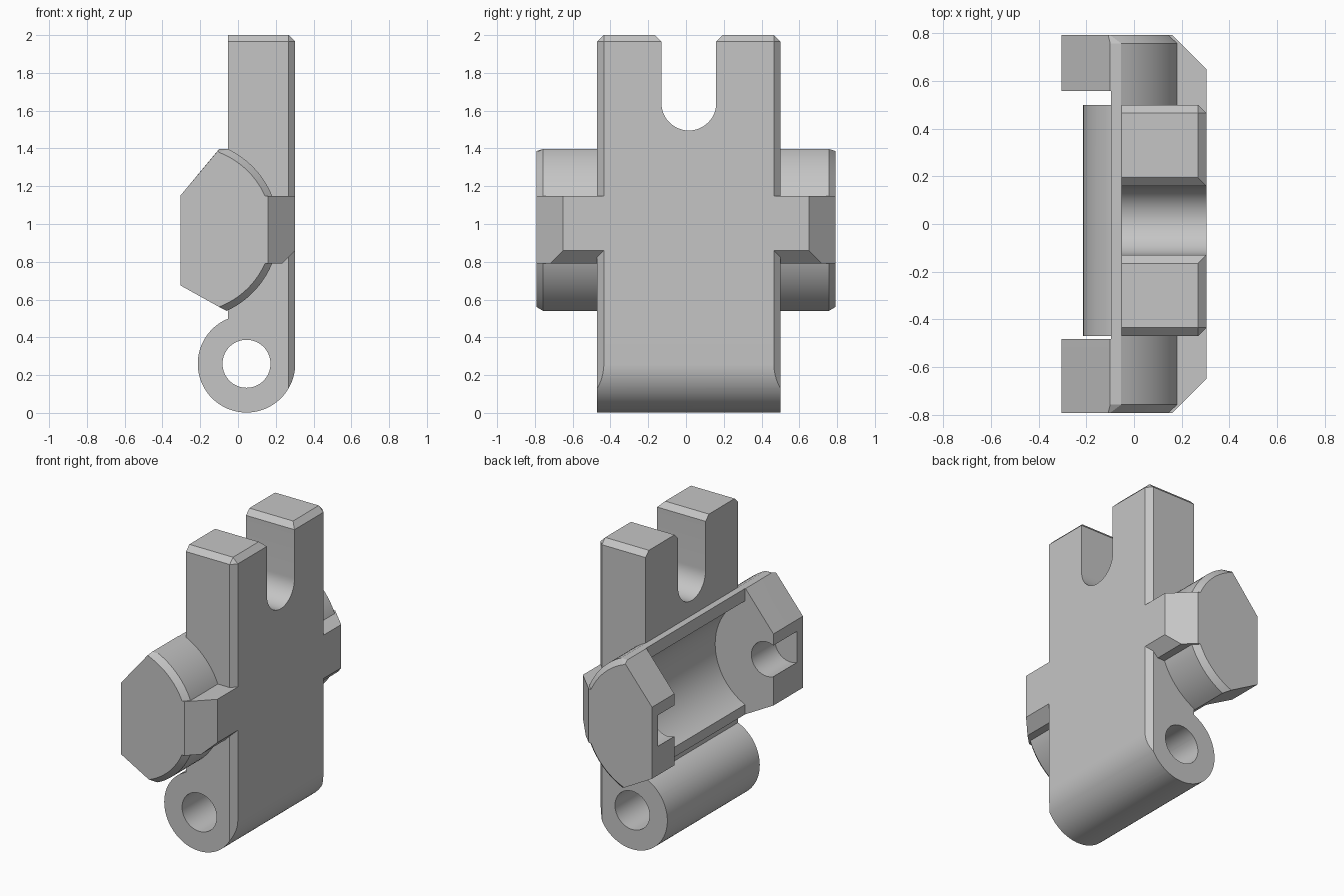
import bpy, bmesh
from math import sin, cos, pi, asin

cube = bpy.data.objects.get("Cube")
if cube:
    bpy.data.objects.remove(cube, do_unlink=True)

grey = bpy.data.materials.new("plain_grey")
grey.use_nodes = True
colour = (0.56, 0.56, 0.56, 1)
grey.diffuse_color = colour
grey.node_tree.nodes["Principled BSDF"].inputs["Base Color"].default_value = colour


def loft(name, rings, bevel_rule=None, width=0.035):
    """Closed solid through rings of equal point count, with optional chamfers."""
    bm = bmesh.new()
    rows = [[bm.verts.new(p) for p in ring] for ring in rings]
    n = len(rows[0])
    for a, b in zip(rows, rows[1:]):
        for i in range(n):
            j = (i + 1) % n
            bm.faces.new((a[i], a[j], b[j], b[i]))
    bm.faces.new(rows[0])
    bm.faces.new(rows[-1])
    bmesh.ops.recalc_face_normals(bm, faces=bm.faces)
    if bevel_rule:
        edges = [e for e in bm.edges if bevel_rule(e.verts[0].co, e.verts[1].co)]
        bmesh.ops.bevel(bm, geom=edges, offset=width, segments=1,
                        affect='EDGES', clamp_overlap=False)
    mesh = bpy.data.meshes.new(name)
    bm.to_mesh(mesh)
    bm.free()
    mesh.materials.append(grey)
    obj = bpy.data.objects.new(name, mesh)
    bpy.context.collection.objects.link(obj)
    return obj


def prism(name, pts, axis, lo, hi, **kw):
    """Extrude a 2D outline along one axis."""
    place = {'x': lambda p, d: (d, p[0], p[1]),
             'y': lambda p, d: (p[0], d, p[1]),
             'z': lambda p, d: (p[0], p[1], d)}[axis]
    return loft(name, [[place(p, d) for p in pts] for d in (lo, hi)], **kw)


def arc(cx, cz, r, a0, a1, n):
    return [(cx + r * cos(a0 + (a1 - a0) * i / n),
             cz + r * sin(a0 + (a1 - a0) * i / n)) for i in range(n + 1)]


def circle(cx, cz, r, n=64):
    return arc(cx, cz, r, 0, 2 * pi, n)[:-1]


def combine(target, other, operation):
    """Apply a boolean and discard the helper."""
    mod = target.modifiers.new("combine", 'BOOLEAN')
    mod.operation, mod.object, mod.solver = operation, other, 'EXACT'
    bpy.context.view_layer.objects.active = target
    bpy.ops.object.modifier_apply(modifier=mod.name)
    bpy.data.objects.remove(other, do_unlink=True)


BACK, FACE, Y0, Y1, CH = -0.053, 0.303, -0.47, 0.50, 0.035
HUB_X, HUB_Z, HUB_R = 0.045, 0.26, 0.258
CX, CZ, R = -0.257, 0.97, 0.473
END = 0.792

# Forked plate with chamfered top and outer front edges
fork = [(Y0, HUB_Z), (Y1, HUB_Z), (Y1, 2), (0.16, 2)]
fork += arc(0.015, 1.64, 0.145, 0, -pi, 24) + [(-0.13, 2), (Y0, 2)]


def fork_chamfer(a, b):
    top = min(a.z, b.z) > 1.99 and max(a.x, b.x) > 0.2
    outer = min(a.x, b.x) > 0.2 and abs(a.y - b.y) < 0.001 and (a.y < -0.4 or a.y > 0.4)
    return top or outer


body = prism("bracket_body", fork, 'x', BACK, FACE, bevel_rule=fork_chamfer)

# Hinge barrel, trimmed by the same edge chamfer
barrel = prism("hinge_barrel", circle(HUB_X, HUB_Z, HUB_R, 96), 'y', Y0, Y1)
k = 0.02
trim = [(-0.4, Y0), (FACE - CH, Y0), (FACE + k, Y0 + CH + k),
        (FACE + k, Y1 - CH - k), (FACE - CH, Y1), (-0.4, Y1)]
combine(barrel, prism("barrel_trim", trim, 'z', -0.1, 0.7), 'INTERSECT')
combine(body, barrel, 'UNION')


# Rounded cross boss with chamfered arc at both ends
def boss_ring(y, r, rise, drop, corner):
    pts = [(-0.305, 0.675)] + arc(CX, CZ, r, -asin(drop / r), asin(rise / r), 40)
    pts += [corner, (-0.305, 1.15)]
    return [(x, y, z) for x, z in pts]


full = (R, 0.427, 0.43, (-0.1, 1.397))
small = (R - CH, 0.409, 0.409, (-0.108, 1.386))
boss = loft("cross_boss", [boss_ring(-END, *small), boss_ring(CH - END, *full),
                           boss_ring(END - CH, *full), boss_ring(END, *small)])

# Cross bar, joined to the boss and trimmed to angled ends
bar = prism("cross_bar", [(0, 0.79), (0.233, 0.79), (FACE, 0.86), (FACE, 1.148), (0, 1.148)],
            'y', -END, END)
combine(boss, bar, 'UNION')
right_end = [(-0.5, -END - k), (0.16 - k, -END - k), (FACE + k, -0.65 + k)]
ends = right_end + [(x, -y) for x, y in reversed(right_end)]
combine(boss, prism("end_trim", ends, 'z', 0.4, 1.5), 'INTERSECT')
combine(body, boss, 'UNION')

# Trough between the two boss ends, open to the back
T0, T1 = -0.482, 0.558
combine(body, prism("trough", circle(CX, CZ, 0.38, 96), 'y', T0, T1), 'DIFFERENCE')
opening = [(-0.5, 0.52), (-0.097, 0.52), (-0.097, 1.5), (-0.5, 1.5)]
combine(body, prism("opening", opening, 'y', T0, T1), 'DIFFERENCE')

# Pin sockets in the boss ends and the hinge bore
combine(body, prism("sockets", circle(CX, CZ, 0.114), 'y', -0.73, 0.73), 'DIFFERENCE')
combine(body, prism("bore", circle(HUB_X, HUB_Z, 0.127), 'y', -1, 1), 'DIFFERENCE')

bpy.ops.object.select_all(action='DESELECT')
body.select_set(True)
bpy.context.view_layer.objects.active = body
bpy.ops.object.shade_smooth_by_angle(angle=0.35)
